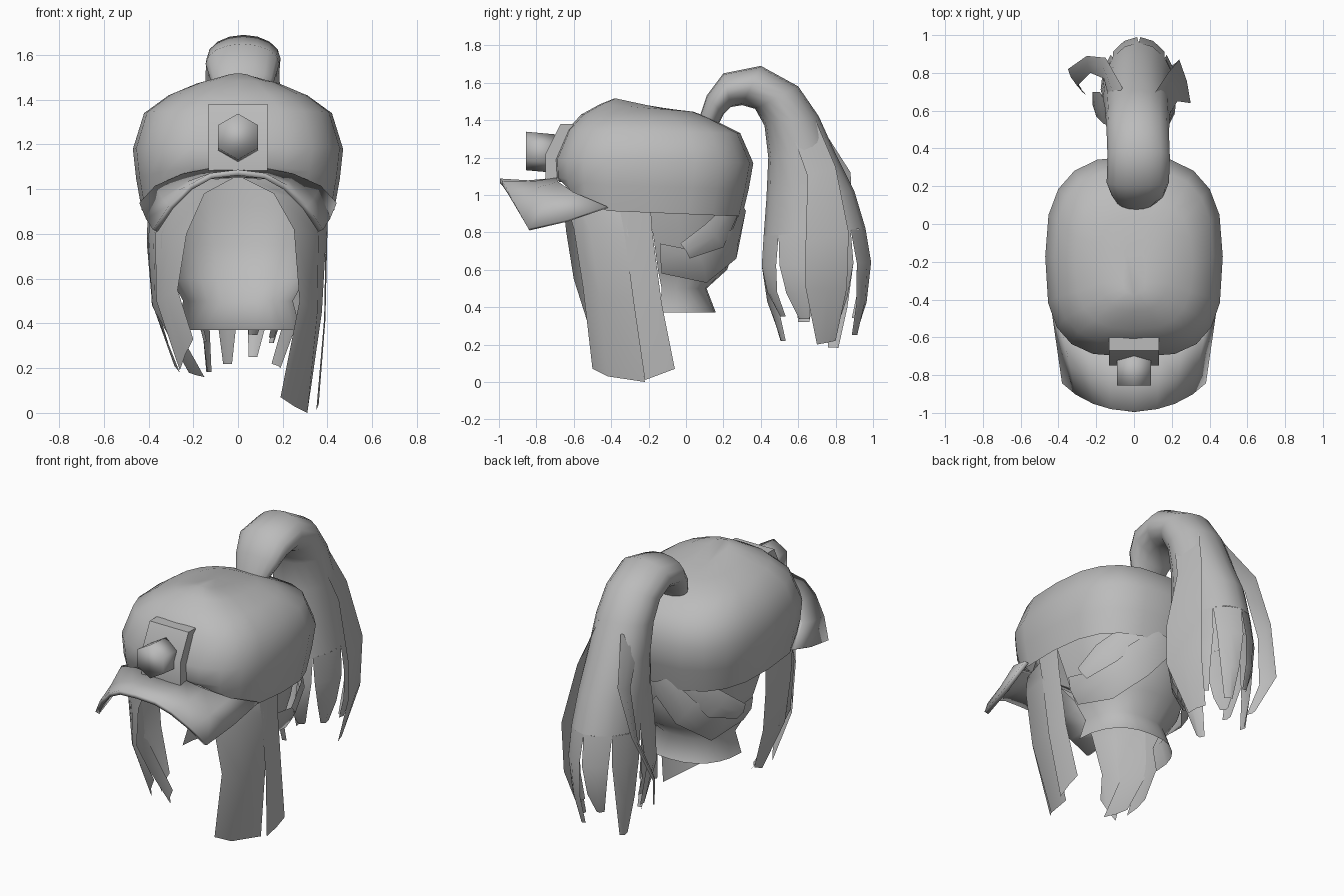
import bpy, bmesh, math
from mathutils import Vector

grey = bpy.data.materials.new("soft_grey")
grey.diffuse_color = (0.5, 0.5, 0.5, 1)


def make(name, bm, angle=50):
    bmesh.ops.recalc_face_normals(bm, faces=bm.faces[:])
    me = bpy.data.meshes.new(name)
    bm.to_mesh(me)
    bm.free()
    ob = bpy.data.objects.new(name, me)
    bpy.context.collection.objects.link(ob)
    me.materials.append(grey)
    bpy.ops.object.select_all(action='DESELECT')
    ob.select_set(True)
    bpy.context.view_layer.objects.active = ob
    bpy.ops.object.shade_smooth_by_angle(angle=math.radians(angle))
    return ob


def loft(name, rows, closed=False, cap_end=False, cap_start=False, angle=50):
    """Skin a list of equally long point rows."""
    bm = bmesh.new()
    grid = [[bm.verts.new(p) for p in r] for r in rows]
    n = len(rows[0])
    for a, b in zip(grid, grid[1:]):
        for i in range(n if closed else n - 1):
            j = (i + 1) % n
            bm.faces.new((a[i], a[j], b[j], b[i]))
    if cap_end:
        bm.faces.new(grid[-1])
    if cap_start:
        bm.faces.new(grid[0])
    return make(name, bm, angle)


def lock(name, a, b, centre=(0, -0.2), bulge=0.02):
    """Hair ribbon between two edge lines, bowed away from a vertical axis."""
    rows = []
    for p, q in zip(a, b):
        p, q = Vector(p), Vector(q)
        m = (p + q) / 2
        out = Vector((m.x - centre[0], m.y - centre[1], 0)).normalized()
        rows.append((p, m + out * bulge, q))
    return loft(name, rows)


def mirror(points):
    return [(-x, y, z) for x, y, z in points]


def spow(v, p):
    return math.copysign(abs(v) ** p, v)


# cap crown: half width, front y, back y, front z, back z
rows = []
for k, (hx, y0, y1, z0, z1) in enumerate([
        (0.43, -0.68, 0.30, 0.925, 0.885), (0.455, -0.70, 0.335, 1.06, 1.03),
        (0.47, -0.705, 0.36, 1.19, 1.17), (0.42, -0.635, 0.29, 1.35, 1.33),
        (0.31, -0.56, 0.13, 1.43, 1.41), (0.19, -0.46, 0.04, 1.485, 1.445),
        (0.06, -0.38, -0.14, 1.517, 1.465)]):
    ring = []
    for i in range(20):
        t = 2 * math.pi * i / 20
        p = 0.66 if math.sin(t) < 0 and k < 4 else 0.75  # squarer forehead
        x = hx * spow(math.cos(t), p)
        s = spow(math.sin(t), p)
        y = (y0 + y1) / 2 + (y1 - y0) / 2 * s
        z = z0 + (z1 - z0) * (s + 1) / 2
        if k < 2:  # the hem rises over the forehead
            z += (0.145, 0.035)[k] * min(1, max(0, (-0.44 - y) / 0.2)) * min(1, (0.5 - abs(x)) / 0.25)
        ring.append((x, y, z))
    rows.append(ring)
loft("cap_crown", rows, closed=True, cap_end=True)

# brim
inner = [(0, -0.69, 1.08), (0.13, -0.69, 1.08), (0.24, -0.68, 1.06), (0.36, -0.60, 1.01), (0.43, -0.42, 0.935)]
outer = [(0, -0.995, 1.075), (0.12, -0.98, 1.06), (0.21, -0.95, 1.01), (0.30, -0.90, 0.92), (0.37, -0.84, 0.815)]
full = [mirror(r[:0:-1]) + r for r in (inner, outer)]
mid = [(Vector(p) + Vector(q)) / 2 - Vector((0, 0, 0.012)) for p, q in zip(*full)]
brim = loft("cap_brim", [full[0], mid, full[1]])
mod = brim.modifiers.new("thickness", 'SOLIDIFY')
mod.thickness = 0.025
mod.offset = 0

# badge plate and hexagonal stud
side = [(-0.75, 1.075), (-0.75, 1.22), (-0.67, 1.38), (-0.60, 1.38), (-0.66, 1.22), (-0.68, 1.075)]
loft("badge_plate", [[(x, y, z) for y, z in side] for x in (-0.132, 0.132)],
     closed=True, cap_start=True, cap_end=True, angle=30)
stud = []
for y, z in ((-0.69, 1.22), (-0.855, 1.235)):
    stud.append([(0.103 * math.sin(i * math.pi / 3), y, z + 0.103 * math.cos(i * math.pi / 3)) for i in range(6)])
loft("badge_stud", stud, closed=True, cap_start=True, cap_end=True, angle=120)

# hair on the back of the head, flaring at the nape
rows = []
for z, hx, y0, y1 in [(1.12, 0.41, -0.2, 0.29), (0.93, 0.39, -0.2, 0.29), (0.75, 0.345, -0.17, 0.27),
                      (0.60, 0.30, -0.15, 0.22), (0.50, 0.245, -0.13, 0.11), (0.37, 0.28, -0.14, 0.16)]:
    rows.append([(hx * spow(math.cos(t), 0.85), y0 + (y1 - y0) * spow(math.sin(t), 0.85), z)
                 for t in (math.pi * i / 12 for i in range(13))])
loft("back_hair", rows, angle=85)

# swept locks lying over the back hair
sweeps = [
    ([(0.10, 0.30, 0.95), (0.24, 0.25, 0.82), (0.34, 0.06, 0.70), (0.36, -0.14, 0.74)],
     [(-0.06, 0.30, 0.88), (0.12, 0.27, 0.66), (0.25, 0.11, 0.53), (0.30, -0.13, 0.58)]),
    ([(0.26, 0.22, 0.95), (0.36, 0.10, 0.84), (0.385, -0.03, 0.74)],
     [(0.14, 0.28, 0.90), (0.29, 0.20, 0.72), (0.36, 0.02, 0.66)])]
for i, (a, b) in enumerate(sweeps):
    lock(f"swept_lock_right_{i}", a, b, (0, -0.1))
    lock(f"swept_lock_left_{i}", mirror(a), mirror(b), (0, -0.1))

# long side panel on the right, with a separate strand behind it
loft("side_panel_right", list(zip(
    [(0.02, -0.67, 1.05), (0.16, -0.65, 0.98), (0.25, -0.60, 0.82), (0.275, -0.55, 0.50), (0.19, -0.50, 0.07)],
    [(0.22, -0.62, 1.04), (0.30, -0.57, 0.95), (0.36, -0.51, 0.80), (0.355, -0.46, 0.45), (0.25, -0.42, 0.03)],
    [(0.37, -0.40, 0.98), (0.39, -0.34, 0.92), (0.395, -0.31, 0.80), (0.375, -0.27, 0.45), (0.31, -0.22, 0.0)])))
lock("side_strand_right",
     [(0.39, -0.36, 0.95), (0.392, -0.33, 0.80), (0.385, -0.28, 0.42), (0.35, -0.22, 0.01)],
     [(0.40, -0.19, 0.95), (0.395, -0.18, 0.80), (0.385, -0.13, 0.42), (0.36, -0.06, 0.07)], bulge=0.006)

# broad overlapping locks on the left
lefts = [
    ([(-0.02, -0.67, 1.05), (-0.15, -0.66, 0.98), (-0.23, -0.64, 0.80), (-0.27, -0.60, 0.55), (-0.20, -0.53, 0.33)],
     [(-0.22, -0.65, 1.04), (-0.32, -0.60, 0.95), (-0.37, -0.54, 0.80), (-0.365, -0.51, 0.50), (-0.26, -0.47, 0.19)]),
    ([(-0.18, -0.64, 1.04), (-0.28, -0.61, 0.95), (-0.34, -0.57, 0.80), (-0.34, -0.53, 0.50), (-0.15, -0.44, 0.16)],
     [(-0.37, -0.44, 0.98), (-0.395, -0.42, 0.92), (-0.40, -0.38, 0.78), (-0.385, -0.35, 0.48), (-0.22, -0.32, 0.18)]),
    ([(-0.37, -0.50, 0.98), (-0.39, -0.48, 0.92), (-0.40, -0.45, 0.75), (-0.38, -0.42, 0.48), (-0.26, -0.37, 0.18)],
     [(-0.40, -0.20, 0.95), (-0.40, -0.20, 0.90), (-0.395, -0.21, 0.75), (-0.37, -0.22, 0.50), (-0.29, -0.25, 0.24)])]
for i, (a, b) in enumerate(lefts):
    lock(f"side_lock_left_{i}", a, b, bulge=0.01)


# ponytail: inner (y, z), outer (y, z), half width, centre x
def tail_ring(iy, iz, oy, oz, hx, cx, n=16):
    ring = []
    for i in range(n):
        t = 2 * math.pi * i / n
        f = (1 + math.sin(t)) / 2
        ring.append(Vector((cx + hx * math.cos(t), iy + (oy - iy) * f, iz + (oz - iz) * f)))
    return ring


tail = [tail_ring(*s) for s in [
    (0.17, 1.37, 0.07, 1.41, 0.10, 0.01), (0.20, 1.43, 0.11, 1.53, 0.14, 0.02),
    (0.24, 1.47, 0.20, 1.65, 0.165, 0.02), (0.30, 1.48, 0.40, 1.69, 0.165, 0.025),
    (0.37, 1.46, 0.60, 1.58, 0.165, 0.02), (0.42, 1.37, 0.71, 1.42, 0.17, 0.02),
    (0.44, 1.20, 0.80, 1.22, 0.175, 0.02), (0.43, 0.98, 0.90, 1.02, 0.185, 0.02),
    (0.415, 0.78, 0.96, 0.82, 0.195, 0.025)]]
loft("ponytail", tail, closed=True, cap_start=True)

# ponytail ends: tapered locks continuing the last ring
ends = [tail[-1]] + [tail_ring(*s) for s in [
    (0.40, 0.62, 0.995, 0.64, 0.205, 0.025), (0.42, 0.47, 0.98, 0.45, 0.195, 0.02), (0.49, 0.32, 0.93, 0.31, 0.16, 0.01)]]
drops = (0.0, -0.06, 0.03, -0.13, 0.06, -0.10, 0.03, 0.02)
for k in range(8):
    a, b = [], []
    for ring, keep, fall in zip(ends, (1, 0.88, 0.65, 0.35), (0, 0, 0.4, 1)):
        p, q = ring[2 * k], ring[(2 * k + 2) % 16]
        m, d = (p + q) / 2, (q - p) / 2 * keep
        shift = Vector((0, 0, drops[k] * fall))
        a.append(m - d + shift)
        b.append(m + d + shift)
    lock(f"ponytail_end_{k}", a, b, (0.025, 0.69), 0.018)

# loose strands beside the ponytail
lock("loose_strand_left",
     [(-0.06, 0.72, 1.37), (-0.15, 0.88, 1.12), (-0.25, 0.89, 0.85), (-0.35, 0.82, 0.58), (-0.28, 0.72, 0.38)],
     [(-0.12, 0.62, 1.33), (-0.16, 0.77, 1.08), (-0.23, 0.80, 0.80), (-0.30, 0.73, 0.55), (-0.25, 0.68, 0.36)],
     (0, 0.7), 0.01)
lock("loose_strand_left_inner",
     [(-0.15, 0.64, 1.05), (-0.18, 0.70, 0.80), (-0.22, 0.70, 0.58), (-0.15, 0.66, 0.32)],
     [(-0.12, 0.52, 1.05), (-0.16, 0.53, 0.80), (-0.20, 0.57, 0.58), (-0.14, 0.60, 0.32)],
     (0, 0.7), 0.01)
lock("loose_strand_right",
     [(0.10, 0.68, 1.43), (0.18, 0.80, 1.15), (0.24, 0.87, 0.80), (0.23, 0.86, 0.50), (0.15, 0.80, 0.22)],
     [(0.17, 0.55, 1.38), (0.23, 0.65, 1.10), (0.30, 0.64, 0.75), (0.30, 0.64, 0.50), (0.19, 0.70, 0.20)],
     (0, 0.7), 0.01)
